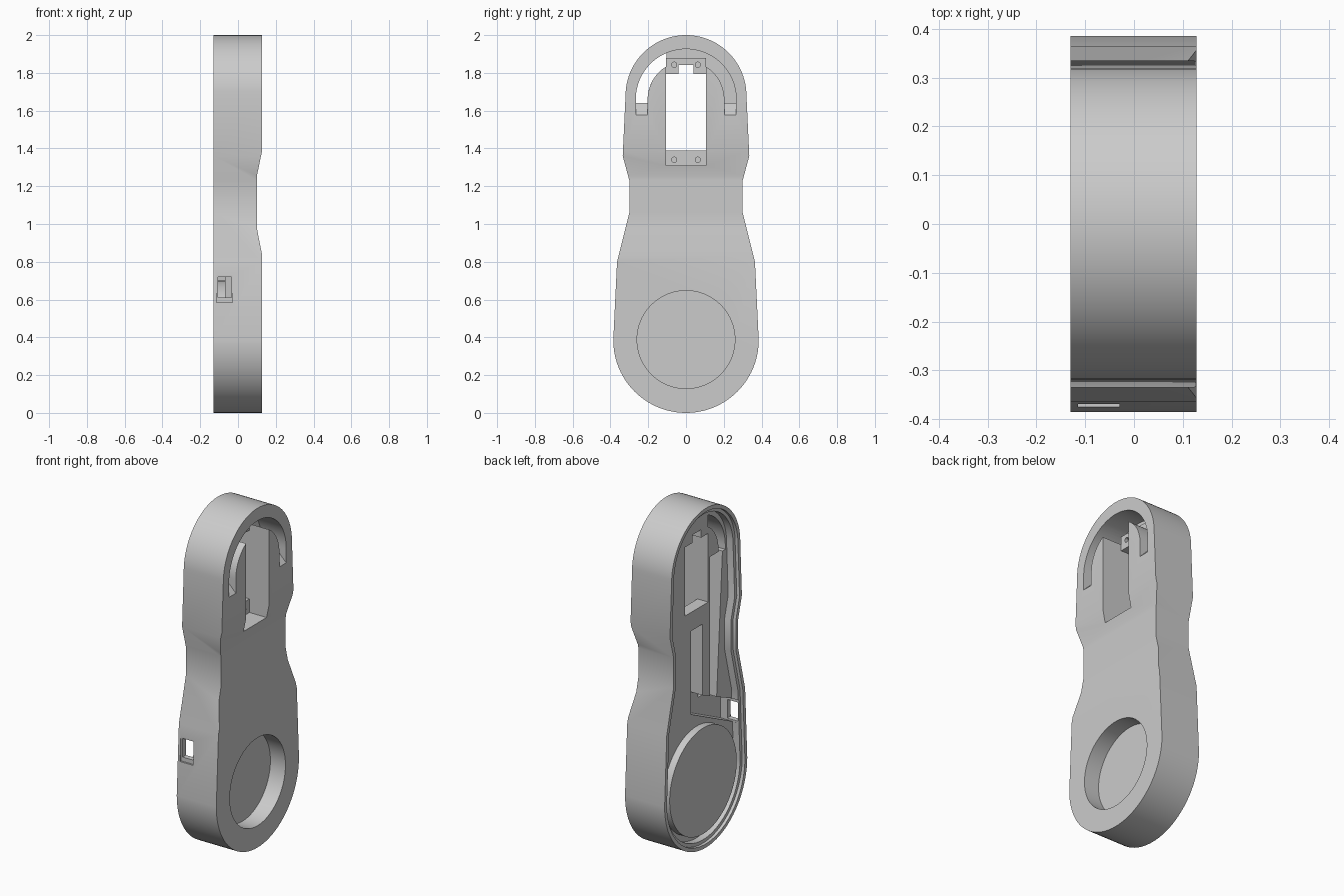
import bpy, bmesh
from math import sin, cos, radians

cube = bpy.data.objects.get("Cube")
if cube:
    bpy.data.objects.remove(cube, do_unlink=True)

grey = bpy.data.materials.new("light_grey_plastic")
grey.use_nodes = True
grey.diffuse_color = (0.6, 0.6, 0.6, 1)
grey.node_tree.nodes["Principled BSDF"].inputs["Base Color"].default_value = (0.6, 0.6, 0.6, 1)

BACK, FRONT = -0.13, 0.128      # open side and plate side of the housing
FLOOR = -0.07                   # bottom of the shallow cavity
OUT = 0.2                       # safe overshoot for cutters


def prism(name, pts, lo, hi, along_y=False):
    """Extrude a (y, z) polygon along x, or an (x, z) polygon along y."""
    bm = bmesh.new()
    rings = []
    for d in (lo, hi):
        rings.append([bm.verts.new((p, d, z) if along_y else (d, p, z)) for p, z in pts])
    bm.faces.new(rings[0])
    bm.faces.new(rings[1])
    n = len(pts)
    for i in range(n):
        j = (i + 1) % n
        bm.faces.new((rings[0][i], rings[0][j], rings[1][j], rings[1][i]))
    bmesh.ops.recalc_face_normals(bm, faces=bm.faces)
    mesh = bpy.data.meshes.new(name)
    bm.to_mesh(mesh)
    bm.free()
    mesh.materials.append(grey)
    obj = bpy.data.objects.new(name, mesh)
    bpy.context.collection.objects.link(obj)
    return obj


def arc(r, cz, a0, a1, n=48):
    angles = [radians(a0 + (a1 - a0) * i / n) for i in range(n + 1)]
    return [(r * cos(a), cz + r * sin(a)) for a in angles]


def rect(y0, y1, z0, z1):
    return [(y0, z0), (y1, z0), (y1, z1), (y0, z1)]


def outline(d=0.0):
    """Waisted housing outline, inset by d."""
    side = [(0.335, 1.36), (0.30, 1.23), (0.30, 1.06), (0.365, 0.80)]
    left = [(-(y - d), z) for y, z in side]
    right = [(y - d, z) for y, z in reversed(side)]
    return arc(0.32 - d, 1.68, 0, 180) + left + arc(0.385 - d, 0.385, 180, 360) + right


def combine(target, tool, operation='DIFFERENCE'):
    mod = target.modifiers.new(tool.name, 'BOOLEAN')
    mod.operation = operation
    mod.solver = 'EXACT'
    mod.object = tool
    bpy.context.view_layer.objects.active = target
    bpy.ops.object.modifier_apply(modifier=mod.name)
    bpy.data.objects.remove(tool, do_unlink=True)


def cut(name, pts, lo, hi, along_y=False):
    combine(housing, prism(name, pts, lo, hi, along_y))


housing = prism("housing", outline(), BACK, FRONT)

# Shallow waist across the plate side
cut("waist_cut", [(0.13, 0.824), (0.10, 0.977), (0.10, 1.255), (0.13, 1.4), (OUT, 1.4), (OUT, 0.824)],
    -0.5, 0.5, along_y=True)

# Open cavity with a stepped rim
cut("rim_step", outline(0.022), -OUT, -0.112)
cut("cavity", outline(0.042), -OUT, FLOOR)

# Board pocket with its channel to the port, and the long wire pocket
cut("board_pocket", [(0.055, 1.28), (-0.055, 1.28), (-0.055, 0.86), (-0.335, 0.735),
                     (-0.335, 0.60), (0.055, 0.79)], -OUT, 0.01)
cut("wire_pocket", [(-0.125, 1.65), (-0.24, 1.65), (-0.185, 0.80), (-0.125, 0.80)], -OUT, 0.03)

# Port opening in the front wall
cut("port_bezel", rect(-0.115, -0.03, 0.585, 0.73), -0.5, -0.365, along_y=True)
cut("port_hole", rect(-0.105, -0.035, 0.61, 0.72), -0.5, -0.32, along_y=True)

# Round boss in the cavity, then the recess from the plate side
combine(housing, prism("recess_boss", arc(0.312, 0.388, 0, 357.5, 143), -0.112, 0.06), 'UNION')
cut("round_recess", arc(0.259, 0.388, 0, 357.5, 143), 0.03, OUT)

# Arched slot: recessed all round, open right through on one side
SLOT_Z, R_IN, R_OUT = 1.66, 0.203, 0.266
cut("arch_slot", [(R_OUT, 1.64)] + arc(R_OUT, SLOT_Z, 0, 180) + [(-R_OUT, 1.64), (-R_IN, 1.64)]
    + arc(R_IN, SLOT_Z, 180, 0) + [(R_IN, 1.64)], -0.03, OUT)
cut("arch_opening", arc(R_OUT, SLOT_Z, 113, 180) + [(-R_OUT, 1.64), (-R_IN, 1.64)]
    + arc(R_IN, SLOT_Z, 180, 121), -OUT, 0.0)

# Scooped ramps at both slot ends
for side in (-1, 1):
    ramp = prism("slot_ramp", [(0.129, 1.575), (OUT, 1.575), (OUT, 1.645), (0.06, 1.645)],
                 *sorted((side * R_IN, side * R_OUT)), along_y=True)
    combine(housing, ramp)

# Motor bay: upper tab, recess, through window, cable notch and screw holes
combine(housing, prism("upper_tab", rect(-0.107, 0.107, 1.78, 1.88), FLOOR, 0.0), 'UNION')
cut("motor_recess", rect(-0.107, 0.107, 1.31, 1.88), 0.0, OUT)
cut("motor_window", rect(-0.107, 0.107, 1.39, 1.795), -OUT, 0.1)
cut("cable_notch", rect(-0.04, 0.04, 1.78, 1.842), -OUT, 0.1)
for z in (1.34, 1.843):
    for y in (-0.063, 0.063):
        hole = [(y + p, q) for p, q in arc(0.014, z, 0, 345, 23)]
        cut("screw_hole", hole, -0.05, 0.1)

# Smooth the arcs, keep the edges crisp
bpy.context.view_layer.update()
housing.select_set(True)
bpy.context.view_layer.objects.active = housing
bpy.ops.object.shade_smooth_by_angle(angle=radians(25))
